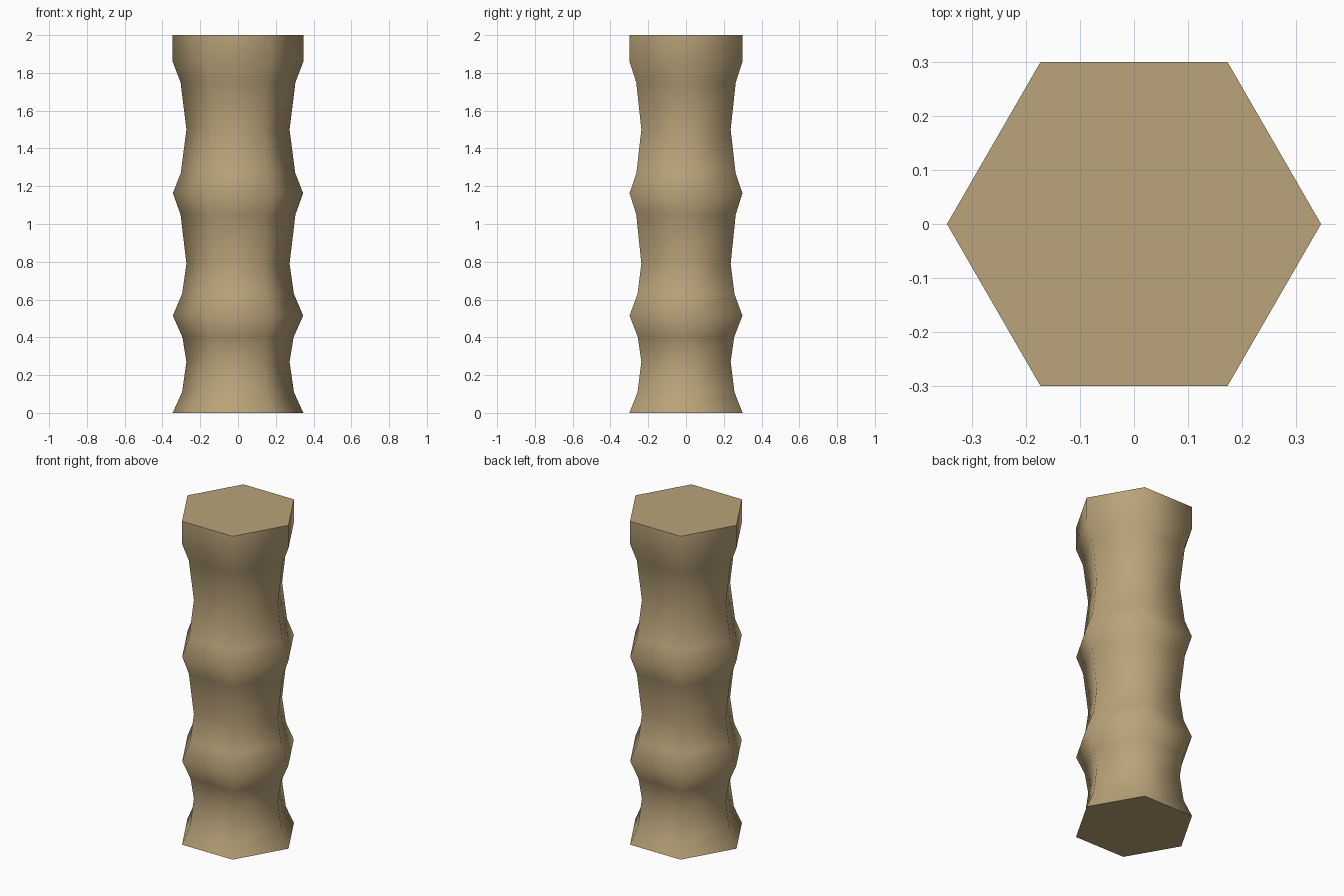
import bpy, bmesh, math

if "Cube" in bpy.data.objects:
    bpy.data.objects.remove(bpy.data.objects["Cube"])

# Profile of the stalk: (corner radius, height)
PROFILE = [(.346, 0), (.296, .11), (.273, .27), (.294, .40), (.345, .515),
           (.296, .63), (.273, .79), (.304, 1.05), (.345, 1.163),
           (.303, 1.27), (.273, 1.5), (.304, 1.75), (.346, 1.86), (.346, 2)]
SIDES = 6

mat = bpy.data.materials.new("tan")
mat.diffuse_color = (0.49, 0.366, 0.192, 1)
mat.use_nodes = True
mat.node_tree.nodes["Principled BSDF"].inputs["Base Color"].default_value = mat.diffuse_color

# Stack of hexagonal rings
bm = bmesh.new()
rings = []
for r, z in PROFILE:
    rings.append([bm.verts.new((r * math.cos(math.tau * i / SIDES),
                                r * math.sin(math.tau * i / SIDES), z))
                  for i in range(SIDES)])

# Smooth side walls
for a, b in zip(rings, rings[1:]):
    for i in range(SIDES):
        j = (i + 1) % SIDES
        bm.faces.new((a[i], a[j], b[j], b[i])).smooth = True

# Flat end caps with sharp rims
for cap in (bm.faces.new(rings[0][::-1]), bm.faces.new(rings[-1])):
    for e in cap.edges:
        e.smooth = False

mesh = bpy.data.meshes.new("segmented_stalk")
bm.to_mesh(mesh)
bm.free()
mesh.materials.append(mat)
obj = bpy.data.objects.new("segmented_stalk", mesh)
bpy.context.collection.objects.link(obj)
